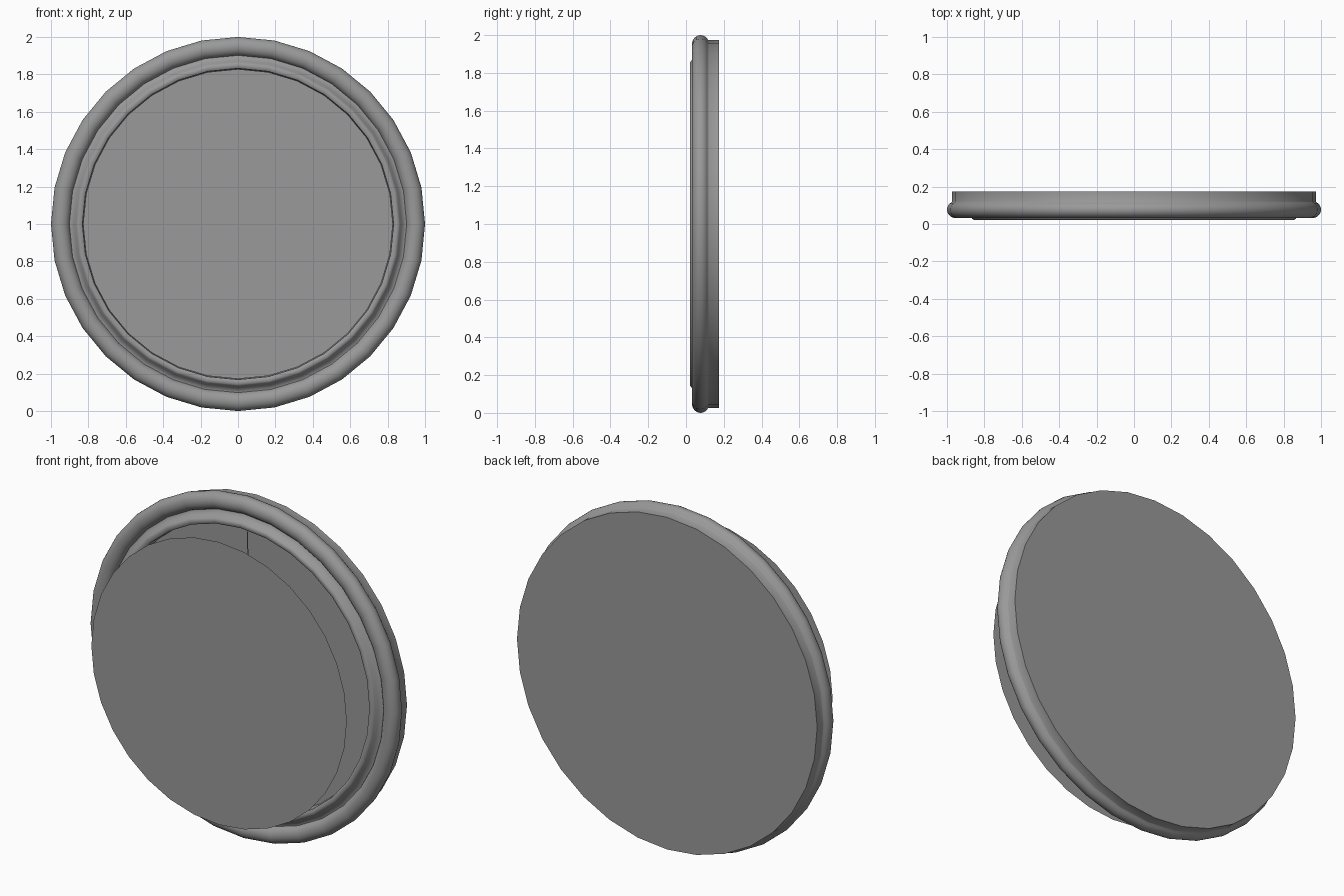
import bpy, bmesh
from math import sin, cos, pi, radians

if "Cube" in bpy.data.objects:
    bpy.data.objects.remove(bpy.data.objects["Cube"])

SIDES = 32
CENTRE_Z = 1.0

dark_grey = bpy.data.materials.new("dark_grey")
dark_grey.diffuse_color = (0.32, 0.32, 0.32, 1)
dark_grey.use_nodes = True
dark_grey.node_tree.nodes["Principled BSDF"].inputs["Base Color"].default_value = dark_grey.diffuse_color


def finish(name, bm, smooth=False):
    mesh = bpy.data.meshes.new(name)
    bm.to_mesh(mesh)
    bm.free()
    mesh.materials.append(dark_grey)
    obj = bpy.data.objects.new(name, mesh)
    bpy.context.collection.objects.link(obj)
    if smooth:
        bpy.ops.object.select_all(action='DESELECT')
        obj.select_set(True)
        bpy.context.view_layer.objects.active = obj
        bpy.ops.object.shade_smooth_by_angle(angle=radians(50))
    return obj


def ring_points(r, y):
    return [(r * sin(2 * pi * i / SIDES), y, CENTRE_Z + r * cos(2 * pi * i / SIDES))
            for i in range(SIDES)]


def lathe(name, profile):
    """Revolve (radius, y) points around the y axis."""
    bm = bmesh.new()
    rings = [[bm.verts.new(p) for p in ring_points(r, y)] for r, y in profile]
    for a, b in zip(rings, rings[1:]):
        for i in range(SIDES):
            j = (i + 1) % SIDES
            bm.faces.new((a[i], a[j], b[j], b[i]))
    return finish(name, bm, True)


def disc(name, r, y, facing_front):
    bm = bmesh.new()
    face = bm.faces.new([bm.verts.new(p) for p in ring_points(r, y)])
    face.normal_update()
    if (face.normal.y < 0) != facing_front:
        face.normal_flip()
    return finish(name, bm)


# Frame: rear wall, rounded outer bead, shallow groove and raised inner lip
bead = [(0.95 + 0.05 * cos(radians(a)), 0.077 - 0.046 * sin(radians(a)))
        for a in range(-60, 166, 15)]
profile = [(0.973, 0.175), (0.973, 0.12)] + bead + [
    (0.894, 0.064), (0.876, 0.047), (0.866, 0.029), (0.858, 0.022),
    (0.842, 0.022), (0.832, 0.028), (0.828, 0.1)]
lathe("frame", profile)

# Flat back, recessed dial and the thin front pane floating ahead of the frame
disc("back_plate", 0.973, 0.175, False)
disc("dial", 0.828, 0.1, True)
disc("front_pane", 0.828, -0.175, True)

# Thin hand pointing straight up
bm = bmesh.new()
bm.faces.new([bm.verts.new((x, 0.09, z)) for x, z in
              ((-0.006, 1.0), (0.006, 1.0), (0.003, 1.8), (-0.003, 1.8))])
finish("hand", bm)
